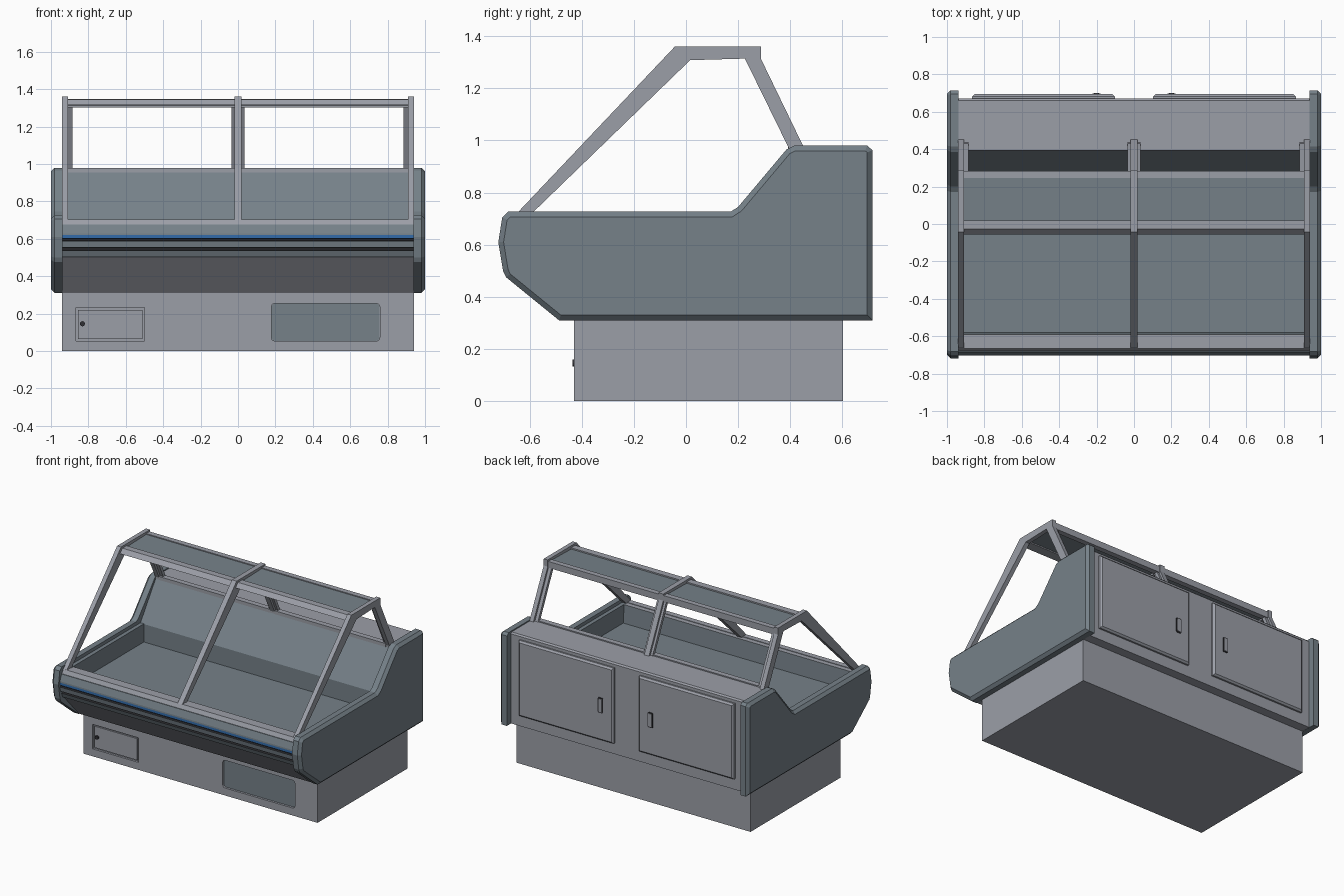
import bpy, bmesh, math
from mathutils import Matrix

if "Cube" in bpy.data.objects:
    bpy.data.objects.remove(bpy.data.objects["Cube"])


def material(name, rgb):
    m = bpy.data.materials.new(name)
    m.diffuse_color = (*rgb, 1)
    m.use_nodes = True
    m.node_tree.nodes["Principled BSDF"].inputs["Base Color"].default_value = m.diffuse_color
    return m


LIGHT = material("light_gray", (0.33, 0.345, 0.39))
SLATE = material("slate_gray", (0.18, 0.22, 0.25))
BLUE = material("stripe_blue", (0.03, 0.14, 0.38))
BLACK = material("groove_black", (0.03, 0.03, 0.035))


def finish(name, bm, mats):
    bmesh.ops.recalc_face_normals(bm, faces=bm.faces[:])
    me = bpy.data.meshes.new(name)
    bm.to_mesh(me)
    bm.free()
    for m in mats:
        me.materials.append(m)
    ob = bpy.data.objects.new(name, me)
    bpy.context.collection.objects.link(ob)
    return ob


def prism(name, pts, x0, x1, mats, seg=None, bevel_x=None, bevel=0.02):
    """Extrude a (y, z) profile along x; seg gives a material per profile side."""
    bm = bmesh.new()
    a = [bm.verts.new((x0, y, z)) for y, z in pts]
    b = [bm.verts.new((x1, y, z)) for y, z in pts]
    n = len(pts)
    bm.faces.new(a)
    bm.faces.new(b)
    for i in range(n):
        j = (i + 1) % n
        f = bm.faces.new((a[i], a[j], b[j], b[i]))
        f.material_index = seg[i] if seg else 0
    bmesh.ops.recalc_face_normals(bm, faces=bm.faces[:])
    if bevel_x is not None:
        edges = [e for e in bm.edges if all(abs(v.co.x - bevel_x) < 1e-5 for v in e.verts)]
        bmesh.ops.bevel(bm, geom=edges, offset=bevel, segments=1, affect='EDGES')
    return finish(name, bm, mats)


def box(name, x0, x1, y0, y1, z0, z1, mat, bevel_y=None, bevel=0.012):
    """Box; edges lying on y = bevel_y can be chamfered."""
    bm = bmesh.new()
    bmesh.ops.create_cube(bm, size=1)
    for v in bm.verts:
        v.co = (x1 if v.co.x > 0 else x0, y1 if v.co.y > 0 else y0, z1 if v.co.z > 0 else z0)
    if bevel_y is not None:
        edges = [e for e in bm.edges if all(abs(v.co.y - bevel_y) < 1e-5 for v in e.verts)]
        bmesh.ops.bevel(bm, geom=edges, offset=bevel, segments=1, affect='EDGES')
    return finish(name, bm, [mat])


def rounded(name, x0, x1, y0, y1, z0, z1, mat, r):
    """Plate in the xz plane with rounded corners."""
    bm = bmesh.new()
    loop = []
    for cx, cz, start in ((x1 - r, z1 - r, 0), (x0 + r, z1 - r, 90),
                          (x0 + r, z0 + r, 180), (x1 - r, z0 + r, 270)):
        for k in range(4):
            t = math.radians(start + 30 * k)
            loop.append(bm.verts.new((cx + r * math.cos(t), y0, cz + r * math.sin(t))))
    f = bm.faces.new(loop)
    new = bmesh.ops.extrude_face_region(bm, geom=[f])["geom"]
    for v in new:
        if isinstance(v, bmesh.types.BMVert):
            v.co.y = y1
    return finish(name, bm, [mat])


def cut(target, cutter):
    mod = target.modifiers.new("pocket", 'BOOLEAN')
    mod.operation = 'DIFFERENCE'
    mod.solver = 'EXACT'
    mod.object = cutter
    bpy.context.view_layer.objects.active = target
    bpy.ops.object.modifier_apply(modifier=mod.name)
    bpy.data.objects.remove(cutter)


# Base plinth with recessed service hatch and vent
base = box("base_plinth", -0.94, 0.94, -0.43, 0.602, 0, 0.312, LIGHT)
cut(base, box("hatch_cutter", -0.867, -0.5, -0.45, -0.415, 0.054, 0.232, LIGHT))
cut(base, rounded("vent_cutter", 0.178, 0.758, -0.45, -0.41, 0.054, 0.255, LIGHT, 0.018))
box("service_hatch", -0.856, -0.511, -0.426, -0.412, 0.065, 0.221, LIGHT)
rounded("vent_panel", 0.179, 0.757, -0.416, -0.408, 0.055, 0.254, SLATE, 0.018)
bm = bmesh.new()
bmesh.ops.create_cone(bm, cap_ends=True, segments=12, radius1=0.014, radius2=0.014, depth=0.014,
                      matrix=Matrix.Translation((-0.832, -0.429, 0.146)) @ Matrix.Rotation(math.pi / 2, 4, 'X'))
finish("hatch_lock", bm, [BLACK])

# Cabinet body with the display well cut into its profile
body = [(-0.485, 0.312), (-0.66, 0.5), (-0.66, 0.7), (-0.59, 0.7), (-0.58, 0.57), (0.22, 0.57),
        (0.22, 0.7), (0.395, 0.955), (0.395, 0.972), (0.66, 0.972), (0.67, 0.962), (0.67, 0.312)]
prism("cabinet_body", body, -0.94, 0.94, [LIGHT, SLATE], [0, 0, 0, 1, 1, 1, 1, 0, 0, 0, 0, 0])

# Front bumper with grooves and blue stripe
bumper = [(-0.64, 0.503), (-0.67, 0.503), (-0.685, 0.537), (-0.668, 0.54), (-0.668, 0.552),
          (-0.697, 0.555), (-0.703, 0.588), (-0.69, 0.591), (-0.69, 0.6), (-0.704, 0.602),
          (-0.703, 0.62), (-0.702, 0.63), (-0.685, 0.676), (-0.64, 0.676)]
prism("front_bumper", bumper, -0.94, 0.94, [SLATE, BLUE, BLACK],
      [0, 0, 2, 2, 2, 0, 2, 2, 2, 1, 0, 0, 0, 0])
prism("front_lip_rail", [(-0.68, 0.676), (-0.665, 0.704), (-0.625, 0.704), (-0.625, 0.676)],
      -0.94, 0.94, [LIGHT])

# Side panels and well side walls
side = [(-0.487, 0.31), (-0.69, 0.475), (-0.702, 0.5), (-0.72, 0.61), (-0.705, 0.705), (-0.682, 0.727),
        (0.172, 0.727), (0.2, 0.745), (0.385, 0.965), (0.415, 0.98), (0.695, 0.98), (0.715, 0.963),
        (0.715, 0.31)]
for s, label in ((-1, "left"), (1, "right")):
    prism(label + "_side_panel", side, s * 0.938, s * 1.0, [SLATE], bevel_x=s * 1.0)
    prism(label + "_well_wall", [(-0.62, 0.565), (-0.62, 0.702), (0.225, 0.702), (0.225, 0.565)],
          s * 0.91, s * 0.939, [SLATE])

# Canopy frames: sloped front strut, flat top, rear leg
frame = [(-0.668, 0.7), (-0.043, 1.36), (0.288, 1.36), (0.288, 1.312), (0.456, 0.965),
         (0.397, 0.965), (0.226, 1.314), (0.016, 1.308), (-0.612, 0.7)]
for x, w, label in ((-0.925, 0.016, "left"), (0, 0.019, "center"), (0.925, 0.016, "right")):
    prism(label + "_canopy_frame", frame, x - w, x + w, [LIGHT])

# Canopy bays: top shelf, rails and rear window frame
for s, label in ((-1, "left"), (1, "right")):
    xa, xb = sorted((s * 0.018, s * 0.911))
    prism(label + "_top_panel", [(0.0, 1.322), (0.0, 1.336), (0.255, 1.342), (0.255, 1.328)], xa, xb, [SLATE])
    prism(label + "_top_front_rail", [(-0.055, 1.316), (-0.028, 1.346), (0.02, 1.346), (0.02, 1.314)],
          xa, xb, [LIGHT])
    box(label + "_top_rear_rail", xa, xb, 0.245, 0.284, 1.302, 1.348, LIGHT)
    box(label + "_rear_bottom_rail", xa, xb, 0.392, 0.432, 0.955, 0.98, LIGHT)
    strip = [(0.247, 1.315), (0.272, 1.315), (0.436, 0.97), (0.411, 0.97)]
    for x0, x1, part in ((0.018, 0.036, "inner"), (0.885, 0.911, "outer")):
        prism(f"{label}_{part}_window_stile", strip, s * x0, s * x1, [LIGHT])

# Rear doors with inset handles
for s, label in ((-1, "left"), (1, "right")):
    xa, xb = sorted((s * 0.102, s * 0.865))
    box(label + "_rear_door", xa, xb, 0.665, 0.694, 0.392, 0.94, LIGHT, bevel_y=0.694)
    c = s * 0.2
    rounded(label + "_handle_rim", c - 0.021, c + 0.021, 0.692, 0.698, 0.595, 0.705, BLACK, 0.008)
    rounded(label + "_handle_plate", c - 0.014, c + 0.014, 0.694, 0.701, 0.603, 0.697, LIGHT, 0.006)
